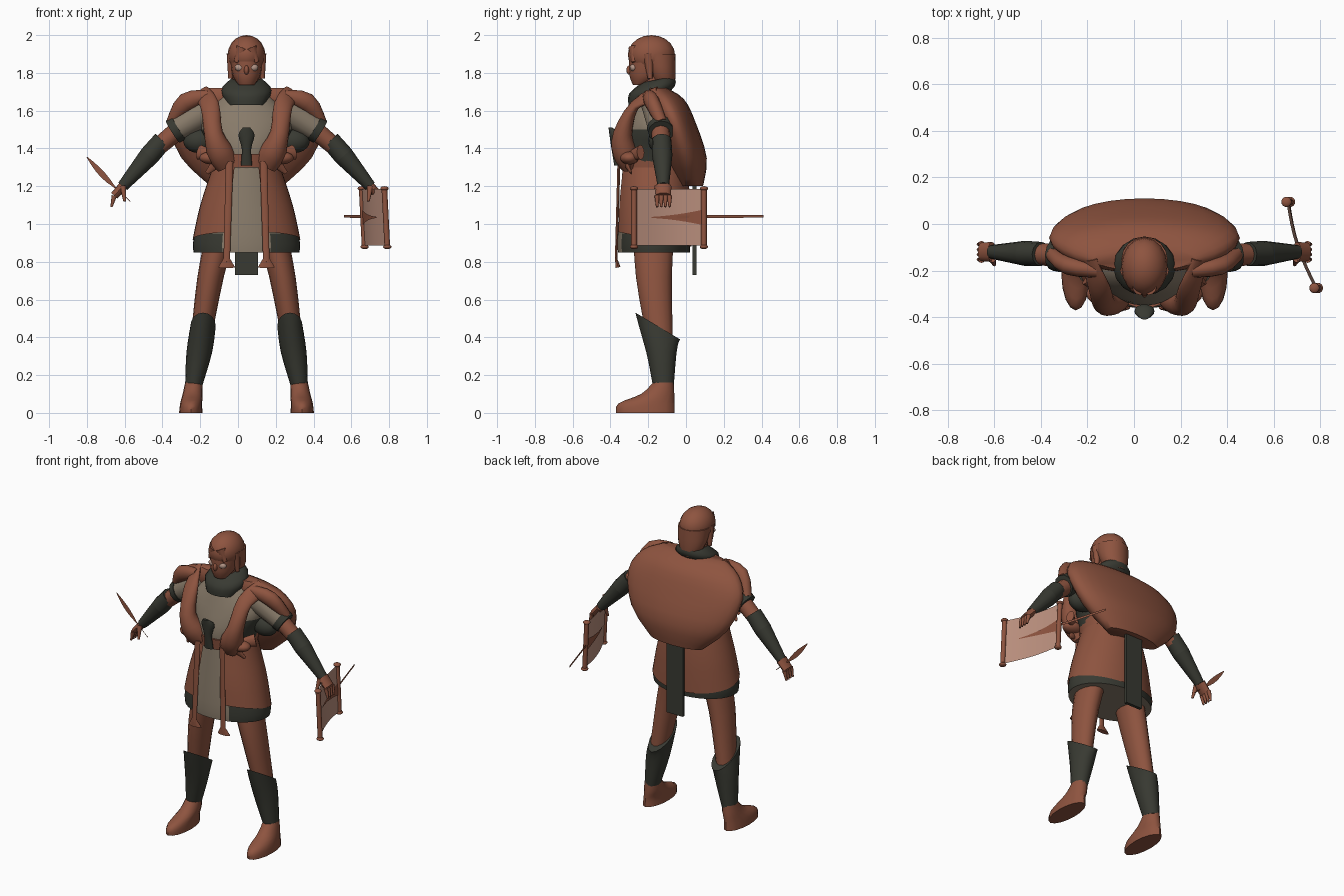
import bpy, bmesh, math
from mathutils import Vector

cube = bpy.data.objects.get("Cube")
if cube:
    bpy.data.objects.remove(cube, do_unlink=True)

MIDDLE = Vector((.045, 0, 0))      # body centre line
FORWARD, UP = Vector((0, 1, 0)), Vector((0, 0, 1))
BODY = -.17                        # depth of the trunk's axis
made = []


def material(name, *rgb):
    m = bpy.data.materials.new(name)
    m.use_nodes = True
    m.diffuse_color = (*rgb, 1)
    m.node_tree.nodes["Principled BSDF"].inputs["Base Color"].default_value = (*rgb, 1)
    return m


BROWN = material("russet brown", .27, .088, .05)
BEIGE = material("linen beige", .25, .2, .145)
DARK = material("dark olive", .04, .042, .032)
PAGE = material("parchment", .5, .28, .21)
PALE = material("pale skin", .45, .3, .24)


def finish(name, bm, materials, rule=None):
    bmesh.ops.recalc_face_normals(bm, faces=bm.faces[:])
    mesh = bpy.data.meshes.new(name)
    for m in materials:
        mesh.materials.append(m)
    if rule:
        for face in bm.faces:
            face.material_index = rule(face.calc_center_median() - MIDDLE)
    bm.to_mesh(mesh)
    bm.free()
    ob = bpy.data.objects.new(name, mesh)
    bpy.context.collection.objects.link(ob)
    made.append(ob)


def spline(rings, steps):
    """Pass a smooth curve through the rings, channel by channel."""
    padded = [rings[0], *rings, rings[-1]]
    result = []
    for before, start, end, after in zip(padded, padded[1:], padded[2:], padded[3:]):
        for k in range(steps):
            t = k / steps
            ease, lead, trail = t * t * (3 - 2 * t), t * (1 - t) ** 2, t * t * (1 - t)
            result.append([q + (r - q) * ease + (r - p) / 2 * lead - (s - q) / 2 * trail
                           for p, q, r, s in zip(before, start, end, after)])
    return result + [rings[-1]]


def loft(name, colours, rings, side=1, sides=16, upright=False, gap=0, steps=3, rule=None):
    """Skin elliptical rings (x, y, z, half width, half depth, tilt), optionally left open at the front."""
    rings = spline([tuple(r) + (0,) * (6 - len(r)) for r in rings], steps)
    centres = [Vector((r[0] * side, r[1], r[2])) + MIDDLE for r in rings]
    bm = bmesh.new()
    loops = []
    for i, (centre, (*_, width, depth, tilt)) in enumerate(zip(centres, rings)):
        along = UP if upright else (centres[min(i + 1, len(rings) - 1)] - centres[max(i - 1, 0)]).normalized()
        u = FORWARD.cross(along).normalized()
        v = along.cross(u)
        loop = []
        for k in range(sides + bool(gap)):
            angle = gap - math.pi / 2 + k * (math.tau - 2 * gap) / sides
            offset = u * width * math.cos(angle) + v * depth * math.sin(angle)
            loop.append(bm.verts.new(centre + offset + UP * tilt * offset.y))
        loops.append(loop)
    for low, high in zip(loops, loops[1:]):
        for k in range(sides):
            j = (k + 1) % len(low)
            bm.faces.new((low[k], low[j], high[j], high[k]))
    if not gap:
        bm.faces.new(loops[0])
        bm.faces.new(loops[-1])
    finish(name, bm, colours, rule)


def taper(name, colour, start, end, thick, thin, side=1, flatten=1):
    """Straight limb from one point to another, narrowing along the way."""
    loft(name, [colour], [(*start, thick, thick * flatten), (*end, thin, thin * flatten)],
         side, sides=12, steps=1)


def ball(name, colour, centre, size, side=1):
    bm = bmesh.new()
    bmesh.ops.create_uvsphere(bm, u_segments=16, v_segments=10, radius=1)
    bmesh.ops.scale(bm, vec=size, verts=bm.verts)
    bmesh.ops.translate(bm, vec=Vector((centre[0] * side, *centre[1:])) + MIDDLE, verts=bm.verts)
    finish(name, bm, [colour])


def box(name, colour, centre, size):
    bm = bmesh.new()
    bmesh.ops.create_cube(bm, size=1)
    bmesh.ops.scale(bm, vec=size, verts=bm.verts)
    bmesh.ops.translate(bm, vec=Vector(centre) + MIDDLE, verts=bm.verts)
    finish(name, bm, [colour])


def strip(name, colour, one_edge, other_edge):
    """Thin sheet between two edge paths."""
    bm = bmesh.new()
    pairs = [[bm.verts.new(p) for p in pair] for pair in zip(one_edge, other_edge)]
    for (a, b), (d, c) in zip(pairs, pairs[1:]):
        bm.faces.new((a, b, c, d))
    finish(name, bm, [colour])


# Head and hair
loft("face", [BROWN], [(0, -.25, 1.735, .04, .03), (0, -.21, 1.79, .075, .09), (0, -.19, 1.9, .09, .11)], upright=True)
ball("hair_crown", BROWN, (0, -.183, 1.895), (.1, .125, .105))
loft("hair_back", [BROWN],
     [(0, -.11, 1.725, .055, .05), (0, -.13, 1.8, .09, .075), (0, -.155, 1.9, .1, .1)], upright=True)
ball("nose", BROWN, (0, -.298, 1.815), (.013, .018, .025))
taper("neck", BROWN, (0, BODY, 1.6), (0, -.18, 1.8), .07, .06)

# Scarf and chest
loft("scarf", [DARK],
     [(0, -.235, 1.63, .1, .07), (0, -.18, 1.71, .135, .12, .15), (0, -.15, 1.765, .085, .085, .2)], upright=True)
loft("tunic_chest", [BEIGE, DARK],
     [(0, BODY, 1.27, .17, .16), (0, -.18, 1.4, .2, .17), (0, BODY, 1.55, .24, .14), (0, BODY, 1.7, .1, .09)],
     upright=True, sides=28, rule=lambda c: abs(c.x) > .15 and c.z < 1.5)

# Large pack draped across the shoulders and back
loft("back_pack", [BROWN],
     [(0, .03, 1.2, .19, .06), (0, 0, 1.35, .345, .11), (0, -.06, 1.54, .41, .11),
      (0, -.11, 1.66, .345, .1), (0, -.15, 1.72, .22, .05)], upright=True, sides=28)

# Tunic skirt with a dark hem, and the open coat over it
loft("tunic_skirt", [BEIGE, DARK],
     [(0, BODY, .85, .28, .19), (0, BODY, .95, .275, .19), (0, BODY, 1.3, .17, .165)], upright=True, sides=40,
     rule=lambda c: c.z < .95 and (abs(c.x) > .12 or c.y > BODY))
loft("coat_skirt", [BROWN],
     [(0, BODY, .92, .285, .2, -.2), (0, BODY, 1.1, .245, .195), (0, BODY, 1.3, .18, .175)],
     upright=True, sides=32, gap=.36)
box("back_sash", DARK, (0, .045, .97), (.12, .02, .48))

# Belt and front clasp
loft("belt", [BROWN], [(0, BODY, 1.3, .18, .18), (0, BODY, 1.37, .19, .19)], upright=True, sides=28)
loft("front_clasp", [DARK],
     [(0, -.365, 1.31, .03, .015), (0, -.375, 1.4, .025, .02), (0, -.375, 1.47, .043, .03), (0, -.4, 1.51, .02, .01)],
     upright=True)

SHOULDER, ELBOW, WRIST = Vector((.18, -.15, 1.62)), Vector((.42, -.13, 1.47)), Vector((.655, -.12, 1.2))

for side in (-1, 1):
    # Face details
    ball("eye_patch", PALE, (.035, -.277, 1.828), (.027, .02, .02), side)
    taper("side_lock", BROWN, (.075, -.2, 1.9), (.085, -.19, 1.77), .03, .012, side)
    taper("fringe_lock", BROWN, (.02, -.27, 1.93), (.055, -.275, 1.855), .035, .012, side)

    # Broad lapels and shoulder folds
    loft("lapel", [BROWN],
         [(.24, -.15, 1.69, .05, .02), (.195, -.27, 1.63, .05, .025),
          (.175, -.335, 1.48, .05, .05), (.14, -.325, 1.38, .07, .065), (.1, -.31, 1.31, .06, .04)], side)
    loft("shoulder_fold", [BROWN],
         [(.2, -.2, 1.68, .03, .03), (.32, -.18, 1.645, .05, .04), (.4, -.13, 1.54, .025, .03)], side)
    ball("underarm_panel", DARK, (.25, -.14, 1.44), (.085, .06, .065), side)

    # Belt bows and hanging ties
    ball("belt_bow", BROWN, (.18, -.3, 1.35), (.07, .05, .035), side)
    taper("bow_loop", BROWN, (.17, -.3, 1.36), (.25, -.24, 1.38), .025, .04, side, flatten=.6)
    taper("bow_tail", BROWN, (.13, -.33, 1.35), (.21, -.29, 1.27), .04, .01, side, flatten=.5)
    taper("hanging_tie", BROWN, (.09, -.355, 1.33), (.105, -.37, .8), .02, .017, side, flatten=.4)
    taper("tie_tassel", BROWN, (.105, -.37, .82), (.105, -.36, .77), .016, .045, side, flatten=.3)

    # Arms
    taper("sleeve", BEIGE, SHOULDER, SHOULDER.lerp(ELBOW, .8), .085, .066, side)
    taper("sleeve_cuff", DARK, SHOULDER.lerp(ELBOW, .74), SHOULDER.lerp(ELBOW, .88), .072, .068, side)
    taper("elbow", BROWN, SHOULDER.lerp(ELBOW, .6), ELBOW.lerp(WRIST, .3), .052, .046, side)
    taper("bracer", DARK, ELBOW.lerp(WRIST, .1), ELBOW.lerp(WRIST, .4), .052, .054, side)
    taper("bracer_wrist", DARK, ELBOW.lerp(WRIST, .4), WRIST, .054, .03, side)

    # Hands
    knuckles = WRIST + Vector((.045, 0, -.05))
    taper("palm", BROWN, WRIST, knuckles, .024, .022, side, flatten=1.8)
    for k in range(4):
        root = knuckles + FORWARD * (k - 1.5) * .022
        taper("finger", BROWN, root, root + Vector((.015, 0, -.06)), .014, .006, side)
    taper("thumb", BROWN, WRIST - FORWARD * .03, WRIST + Vector((-.01, -.055, -.08)), .016, .007, side)

    # Legs, boots and flat-soled feet
    loft("leg", [BROWN], [(.13, BODY, .98, .08, .11), (.19, BODY, .72, .07, .095), (.24, -.14, .4, .055, .07)],
         side, upright=True)
    loft("tall_boot", [DARK],
         [(.28, -.12, .14, .045, .055), (.25, -.13, .32, .068, .08), (.23, -.15, .46, .067, .118, -.6)],
         side, upright=True)
    loft("foot", [BROWN],
         [(.295, -.215, 0, .062, .155), (.293, -.21, .05, .058, .148),
          (.285, -.15, .1, .053, .088), (.28, -.12, .16, .045, .055)], side, upright=True)


# Parchment sheet in the left hand, with rolled ends
def sheet_point(t, drop, shift=0):
    bow = .02 * math.sin(math.pi * t)
    return Vector((.655 + .12 * t - bow + .015 * drop + shift, .095 - .37 * t, 1.185 - .3 * drop))


steps = [i / 8 for i in range(9)]
strip("sheet", PAGE, [sheet_point(t, 0) for t in steps], [sheet_point(t, 1) for t in steps])
for t in (0, 1):
    top, bottom = (sheet_point(t, drop) - MIDDLE for drop in (-.01, 1.02))
    taper("sheet_roll", BROWN, top, bottom, .015, .015)
    for end in (top, bottom):
        ball("roll_knob", BROWN, end, (.022, .022, .012))

# Painted map mark on both faces, narrowing toward the front
for shift in (-.004, .004):
    strip("map_mark", BROWN, [sheet_point(t, .5 - .14 * (1 - t) ** 2, shift) for t in steps[:7]],
          [sheet_point(t, .5 + .14 * (1 - t) ** 2, shift) for t in steps[:7]])

# Thin stick behind the sheet
tail, tip = Vector((.7, -.05, 1.03)), Vector((.56, .41, 1.034))
strip("thin_stick", BROWN, [tail, tip], [tail + UP * .016, tip + UP * .014])

# Quill in the right hand: a curved blade that thins into a point
quill = [Vector((-.8 + .23 * t, -.12, 1.355 - .235 * t - .01 * math.sin(math.pi * t))) for t in steps]
breadth = [.014 * math.sin(math.pi * min(1, t * 1.5)) + .002 for t in steps]
across = Vector((1, 0, 1)).normalized()
strip("quill", BROWN, [p + across * b for p, b in zip(quill, breadth)], [p - across * b for p, b in zip(quill, breadth)])

# Smooth shading with sharp edges kept
bpy.ops.object.select_all(action="DESELECT")
for ob in made:
    ob.select_set(True)
bpy.context.view_layer.objects.active = made[0]
bpy.ops.object.shade_smooth_by_angle(angle=math.radians(50))
